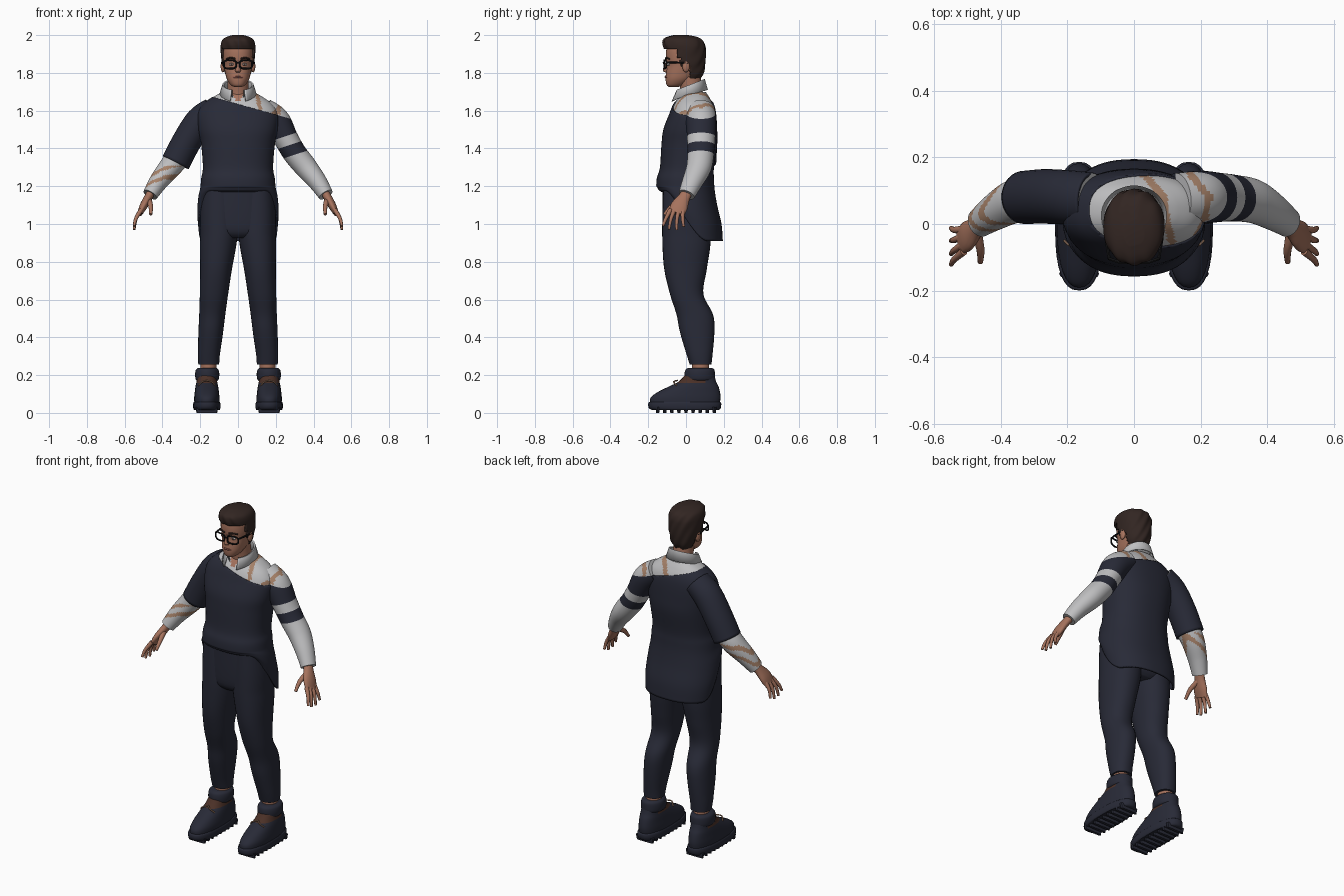
import bpy, bmesh, math
from mathutils import Vector

cube = bpy.data.objects.get("Cube")
if cube:
    bpy.data.objects.remove(cube)


def material(name, r, g, b):
    m = bpy.data.materials.new(name)
    m.use_nodes = True
    m.diffuse_color = (r, g, b, 1)
    node = next(n for n in m.node_tree.nodes if n.type == 'BSDF_PRINCIPLED')
    node.inputs["Base Color"].default_value = (r, g, b, 1)
    node.inputs["Roughness"].default_value = 0.8
    return m


NAVY = material("navy cloth", .021, .023, .038)
WHITE = material("white shirt", .52, .52, .53)
SKIN = material("skin", .38, .17, .11)
TAN = material("torn tan", .38, .22, .14)
HAIR = material("dark brown hair", .032, .019, .016)
BLACK = material("black frame", .008, .008, .009)
BROWN = material("brown leather", .07, .03, .02)
LIPS = material("lips", .25, .09, .07)


def spline(rows, sub):
    """Smooth interpolation through rows of numbers."""
    out = []
    for i in range(len(rows) - 1):
        a, b, c, d = (rows[min(max(j, 0), len(rows) - 1)] for j in range(i - 1, i + 3))
        for k in range(sub):
            t = k / sub
            out.append([q + .5 * t * (r - p + t * (2*p - 5*q + 4*r - s + t * (3*(q - r) + s - p)))
                        for p, q, r, s in zip(a, b, c, d)])
    return out + [list(rows[-1])]


def finish(name, bm, mats):
    bmesh.ops.recalc_face_normals(bm, faces=bm.faces)
    me = bpy.data.meshes.new(name)
    bm.to_mesh(me)
    bm.free()
    ob = bpy.data.objects.new(name, me)
    bpy.context.collection.objects.link(ob)
    for m in mats:
        me.materials.append(m)
    bpy.ops.object.select_all(action='DESELECT')
    ob.select_set(True)
    bpy.context.view_layer.objects.active = ob
    bpy.ops.object.shade_smooth_by_angle(angle=math.radians(50))
    return ob


def skin(name, rows, mats, seg=32, sub=4, power=2, along=False, caps=True,
         shape=None, cuts=(), keep=None, rule=None):
    """Loft through rows (x, y, z, radius, radius), upright or along the path."""
    rows = spline(rows, sub)
    bm, rings = bmesh.new(), []
    for i, (x, y, z, ru, rv) in enumerate(rows):
        u, v = Vector((1, 0, 0)), Vector((0, 1, 0))
        if along:
            a, b = rows[max(i - 1, 0)], rows[min(i + 1, len(rows) - 1)]
            t = (Vector(b[:3]) - Vector(a[:3])).normalized()
            u = t.cross(v).normalized()
            v = t.cross(u)
        ring = []
        for k in range(seg):
            c, s = math.cos(math.tau * k / seg), math.sin(math.tau * k / seg)
            c, s = (math.copysign(abs(w) ** (2 / power), w) for w in (c, s))
            p = Vector((x, y, z)) + u * ru * c + v * rv * s
            ring.append(bm.verts.new(shape(p) if shape else p))
        rings.append(ring)
    for a, b in zip(rings, rings[1:]):
        for k in range(seg):
            n = (k + 1) % seg
            bm.faces.new((a[k], a[n], b[n], b[k]))
    if caps:
        bm.faces.new(rings[0])
        bm.faces.new(rings[-1])
    for point, normal, clear in cuts:
        bmesh.ops.bisect_plane(bm, geom=bm.verts[:] + bm.edges[:] + bm.faces[:],
                               plane_co=point, plane_no=normal, clear_outer=clear)
    if keep:
        bad = [f for f in bm.faces if not keep(f.calc_center_median())]
        bmesh.ops.delete(bm, geom=bad, context='FACES')
    if rule:
        for f in bm.faces:
            f.material_index = rule(f.calc_center_median())
    return finish(name, bm, mats)


def stack(name, rows, mats, x=0, **kw):
    """Upright loft from rows (z, half width, front y, back y)."""
    return skin(name, [(x, (f + b) / 2, z, w, (b - f) / 2) for z, w, f, b in rows], mats, **kw)


def tube(name, pts, r, mat, seg=10, sub=3, r2=None):
    n = len(pts) - 1
    rows = [(*p, r + ((r2 or r) - r) * i / n, r + ((r2 or r) - r) * i / n) for i, p in enumerate(pts)]
    return skin(name, rows, [mat], seg=seg, sub=sub, along=True)


def ball(name, at, size, mat):
    bm = bmesh.new()
    bmesh.ops.create_uvsphere(bm, u_segments=16, v_segments=10, radius=1)
    for v in bm.verts:
        v.co = Vector(a + b * c for a, b, c in zip(at, size, v.co))
    return finish(name, bm, [mat])


# Torn strips over the left shoulder, seen as paths in plan
TEARS = [[(.03, .15), (.09, .08), (.10, 0), (.125, -.1)],
         [(.17, .15), (.225, .08), (.21, 0), (.16, -.09)]]


def torn(c):
    for path in TEARS:
        for a, b in zip(path, path[1:]):
            a, b, p = Vector(a), Vector(b), Vector(c[:2])
            t = min(max((p - a).dot(b - a) / (b - a).length_squared, 0), 1)
            if (p - a.lerp(b, t)).length < .011:
                return c.z > 1.58
    return False


# Shirt body with an open throat
body = [(1.70, .085, -.02, .11), (1.67, .14, -.045, .13), (1.63, .19, -.07, .15),
        (1.58, .215, -.09, .16), (1.50, .21, -.12, .165), (1.42, .195, -.13, .165)]
stack("shirt_body", [(z, w - .005, f + .006, b - .006) for z, w, f, b in body], [WHITE, TAN, SKIN],
      seg=96, sub=10, power=2.3,
      rule=lambda c: 2 if c.y < .03 and abs(c.x) < (c.z - 1.64) * .7 else int(torn(c)))


# Sweater with slanted neckline and a dropped back hem
def hem(p):
    if p.z < 1.2:
        ang = abs(math.degrees(math.atan2(p.x, -(p.y - .01))))
        t = min(max((ang - 50) / 70, 0), 1)
        low = 1.17 - .26 * t * t * (3 - 2 * t)
        p.z = 1.2 - (1.2 - p.z) / .29 * (1.2 - low)
    return p


NECK = ((0, 0, 1.635), (.28, 0, 1), True)
sweater = stack("sweater_body", body + [
    (1.30, .186, -.138, .148), (1.24, .195, -.155, .148), (1.18, .20, -.157, .152),
    (1.10, .21, -.15, .165), (1.0, .215, -.145, .188), (.91, .208, -.13, .195)],
    [NAVY], seg=64, sub=5, power=2.3, caps=False, shape=hem, cuts=[NECK])
sweater.modifiers.new("cloth thickness", 'SOLIDIFY').thickness = .01
sleeve = skin("right_sweater_sleeve", [
    (-.13, .075, 1.60, .072, .08), (-.20, .08, 1.545, .078, .082), (-.27, .083, 1.44, .077, .082),
    (-.33, .08, 1.325, .077, .08)], [NAVY], along=True, caps=False, sub=6, cuts=[NECK])
sleeve.modifiers.new("cloth thickness", 'SOLIDIFY').thickness = .01


# Shirt arms: banded left, torn right
def left_rule(c):
    s = c.z - .33 * (c.x - .28)
    if c.z > 1.635 - .28 * c.x:
        return 2 if torn(c) else 0
    return int(s > 1.474 or 1.36 < s < 1.42)


def right_rule(c):
    s = c.z - .4 * c.x + .012 * math.sin(c.y * 50)
    return 2 if c.z < 1.31 and (abs(s - 1.395) < .011 or abs(s - 1.45) < .012) else 0


BANDS = [((.28, 0, h), (-.33, 0, 1), False) for h in (1.474, 1.42, 1.36)]
for side, s in (("left", 1), ("right", -1)):
    skin(side + "_shirt_sleeve", [
        (s * .13, .075, 1.60, .07, .078), (s * .20, .08, 1.545, .075, .08),
        (s * .255, .08, 1.45, .065, .074), (s * .30, .078, 1.375, .063, .07),
        (s * .36, .068, 1.30, .06, .066), (s * .42, .035, 1.225, .05, .055),
        (s * .465, .003, 1.155, .04, .044)],
        [WHITE, NAVY, TAN], seg=48, sub=12, along=True,
        cuts=BANDS + [(NECK[0], NECK[1], False)] if s > 0 else (),
        rule=left_rule if s > 0 else right_rule)
    # Hand
    skin(side + "_palm", [(s * .455, .01, 1.175, .022, .03), (s * .475, -.01, 1.14, .022, .032),
                          (s * .50, -.035, 1.095, .021, .046), (s * .52, -.05, 1.055, .014, .042)],
         [SKIN], along=True, seg=20)
    tips = [("index", -.082, -.122, .99), ("middle", -.06, -.09, .972),
            ("ring", -.037, -.05, .968), ("little", -.016, -.012, .985)]
    for finger, y0, y1, z1 in tips:
        tube(f"{side}_{finger}_finger", [(s * .512, y0, 1.075), (s * .54, (y0 + y1) / 2 - .004, 1.03),
             (s * .55, y1, z1)], .0125, SKIN, r2=.007)
    tube(side + "_thumb", [(s * .475, -.02, 1.13), (s * .462, -.075, 1.095), (s * .462, -.115, 1.05)],
         .017, SKIN, r2=.008)

    # Trouser leg and ankle
    stack(side + "_trouser_leg", [
        (.255, .055, .02, .135), (.42, .065, -.03, .15), (.52, .069, -.05, .143),
        (.63, .075, -.085, .092), (.76, .084, -.115, .11), (.90, .097, -.125, .13),
        (1.05, .10, -.125, .13), (1.19, .09, -.12, .12)], [NAVY], sub=6, power=2.2,
        shape=lambda p: Vector((p.x + s * (.10 + .055 * min(max((.95 - p.z) / .65, 0), 1)), p.y, p.z)))
    x = s * .165
    stack(side + "_ankle", [(.20, .042, .035, .125), (.30, .042, .03, .12)], [SKIN], x=s * .157)
    # Shoe
    stack(side + "_shoe", [
        (.045, .066, -.19, .178), (.08, .067, -.188, .183), (.11, .064, -.15, .18),
        (.14, .06, -.09, .172), (.165, .055, -.04, .16), (.20, .05, -.005, .15)],
        [NAVY, BROWN], x=x, power=2.3, rule=lambda c: int(c.z > .158 and c.y < .1))
    stack(side + "_sole", [(.016, .068, -.18, .175), (.025, .072, -.197, .184), (.05, .072, -.20, .187),
                           (.058, .068, -.195, .182)], [NAVY], x=x, sub=2, power=2.5)
    for i in range(9):
        y = -.15 + i * .0375
        stack(f"{side}_tread_{i + 1}", [(0, .055, y - .008, y + .008), (.03, .06, y - .012, y + .012)],
              [NAVY], x=x, seg=12, sub=1, power=4)
    stack(side + "_sock_cuff", [(.168, .05, .005, .14), (.178, .061, -.006, .152), (.205, .064, -.008, .153),
                                (.228, .06, -.003, .15), (.238, .048, .01, .138)], [NAVY], x=s * .163)
    for i in (-1, 1):
        tube(f"{side}_lace_{'outer' if i == s else 'inner'}", [(x, -.045, .172), (x + i * .025, -.065, .165),
             (x + i * .045, -.05, .145)], .004, TAN, seg=6)

    # Ear, eye, brow and glasses
    ball(side + "_ear", (s * .08, .0, 1.835), (.012, .02, .032), SKIN)
    ball(side + "_eye", (s * .034, -.092, 1.845), (.014, .009, .007), WHITE)
    ball(side + "_iris", (s * .034, -.099, 1.845), (.006, .004, .006), BROWN)
    tube(side + "_brow", [(s * .014, -.107, 1.874), (s * .038, -.104, 1.88), (s * .06, -.088, 1.873)],
         .005, HAIR, seg=6)
    rim = []
    for k in range(25):
        c, d = math.cos(math.tau * k / 24), math.sin(math.tau * k / 24)
        c, d = (math.copysign(abs(w) ** .6, w) for w in (c, d))
        rim.append((s * (.042 + .033 * c), -.116 + .012 * max(c, 0), 1.845 + .022 * d))
    tube(side + "_glasses_rim", rim, .0048, BLACK, seg=6, sub=1)
    tube(side + "_glasses_temple", [(s * .074, -.105, 1.855), (s * .083, -.05, 1.855), (s * .086, .01, 1.85)],
         .005, BLACK, seg=6)
tube("glasses_bridge", [(-.01, -.117, 1.85), (0, -.12, 1.854), (.01, -.117, 1.85)], .004, BLACK, seg=6)

# Hips
stack("trouser_seat", [(.925, .1, -.09, .10), (.96, .185, -.118, .125), (1.05, .197, -.125, .13),
                       (1.2, .185, -.125, .13)], [NAVY], power=2.4)

# Neck and head
skin("neck", [(0, .035, 1.62, .062, .06), (0, .03, 1.70, .056, .058), (0, .015, 1.80, .056, .06)], [SKIN])
stack("head", [(1.725, .018, -.088, -.045), (1.735, .038, -.102, -.01), (1.765, .058, -.108, .035),
               (1.80, .068, -.106, .065), (1.84, .075, -.10, .082), (1.88, .08, -.106, .09),
               (1.93, .079, -.103, .088), (1.965, .06, -.08, .065), (1.98, .03, -.04, .03)], [SKIN], power=2.2)
skin("nose", [(0, -.098, 1.862, .007, .008), (0, -.106, 1.835, .009, .011),
              (0, -.108, 1.812, .015, .015), (0, -.102, 1.803, .01, .008)], [SKIN], seg=16)
tube("mouth", [(-.026, -.098, 1.777), (0, -.109, 1.778), (.026, -.098, 1.777)], .005, LIPS, seg=8)


# Hair swept upwards, trimmed along the hairline
def hairline(c):
    if c.z > 1.925 + .1 * max(-c.x - .05, 0):
        return True
    return c.y > (-.045 if c.z > 1.88 else -.03 if c.z > 1.835 else .022)


hair = stack("hair", [(1.765, .052, -.02, .073), (1.80, .070, -.06, .092), (1.84, .083, -.10, .10),
                      (1.88, .089, -.108, .103), (1.92, .092, -.113, .103), (1.95, .091, -.122, .099),
                      (1.975, .082, -.12, .085), (1.99, .062, -.10, .058), (2.0, .03, -.065, .01)],
             [HAIR], seg=64, sub=6, power=2.1, keep=hairline,
             shape=lambda p: p + Vector((0, .003 * math.sin(p.x * 130 + p.z * 60), 0)))
hair.modifiers.new("hair thickness", 'SOLIDIFY').thickness = .012

# Folded open collar
bm, loops = bmesh.new(), []
N = 40
for r, top, drop in ((.060, 1.685, .02), (.068, 1.735, .028), (.076, 1.738, .03), (.092, 1.685, .025)):
    ring = []
    for k in range(N + 1):
        a = math.radians(24 + 312 * k / N)
        front = math.cos(a)
        point = .016 * max(front, 0) ** 3 if drop == .025 else 0
        ring.append(bm.verts.new((r * 1.08 * math.sin(a), .022 - r * 1.02 * front - point,
                                  top - drop * front - point)))
    loops.append(ring)
for a, b in zip(loops, loops[1:]):
    for k in range(N):
        bm.faces.new((a[k], a[k + 1], b[k + 1], b[k]))
collar = finish("shirt_collar", bm, [WHITE])
collar.modifiers.new("cloth thickness", 'SOLIDIFY').thickness = .004
